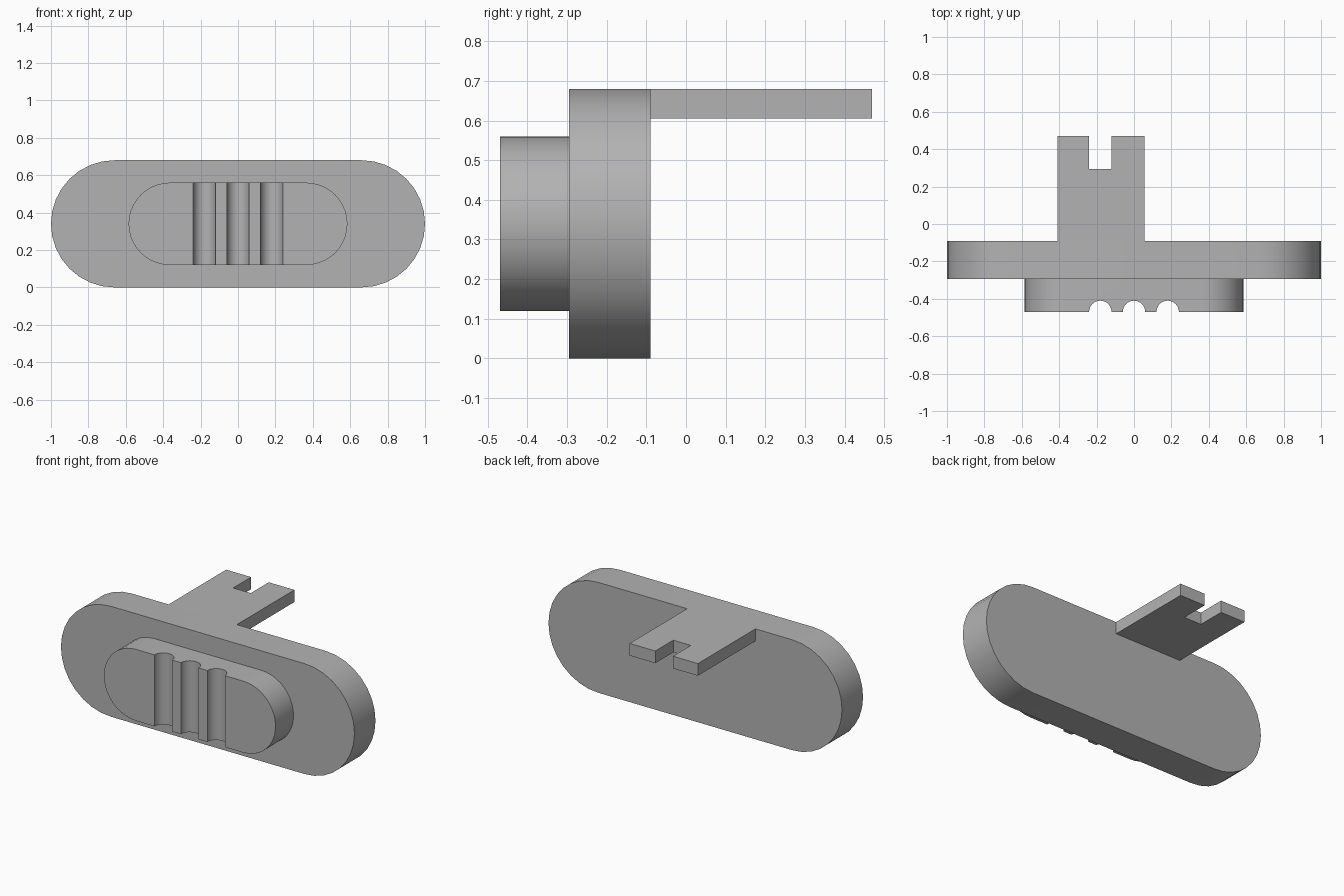
import bpy, bmesh, math

cube = bpy.data.objects.get("Cube")
if cube:
    bpy.data.objects.remove(cube, do_unlink=True)

grey = bpy.data.materials.new("plain grey")
grey.use_nodes = True
colour = (0.45, 0.45, 0.45, 1)
grey.diffuse_color = colour
grey.node_tree.nodes["Principled BSDF"].inputs["Base Color"].default_value = colour


def prism(name, outline, shift):
    """Extrude a closed outline of 3D points along a vector."""
    bm = bmesh.new()
    face = bm.faces.new([bm.verts.new(p) for p in outline])
    ext = bmesh.ops.extrude_face_region(bm, geom=[face])
    verts = [g for g in ext["geom"] if isinstance(g, bmesh.types.BMVert)]
    bmesh.ops.translate(bm, verts=verts, vec=shift)
    bmesh.ops.recalc_face_normals(bm, faces=bm.faces)
    mesh = bpy.data.meshes.new(name)
    bm.to_mesh(mesh)
    bm.free()
    mesh.materials.append(grey)
    obj = bpy.data.objects.new(name, mesh)
    bpy.context.collection.objects.link(obj)
    return obj


def activate(obj):
    bpy.ops.object.select_all(action="DESELECT")
    obj.select_set(True)
    bpy.context.view_layer.objects.active = obj


def stadium(half_length, radius, y, steps):
    """Round-ended outline standing in the xz plane."""
    points = []
    for side in (1, -1):
        for i in range(steps + 1):
            a = math.pi * (i / steps - 0.5)
            points.append((side * (half_length - radius + radius * math.cos(a)),
                           y, 0.34 + side * radius * math.sin(a)))
    return points


# Large round-ended plate
plate = prism("base_plate", stadium(1, 0.34, -0.295, 16), (0, 0.205, 0))

# Raised grip with three half-round vertical grooves
grip = prism("raised_grip", stadium(0.585, 0.22, -0.47, 20), (0, 0.175, 0))
for x in (-0.18, 0, 0.18):
    ring = [(x + 0.06 * math.cos(math.tau * i / 32),
             -0.47 + 0.06 * math.sin(math.tau * i / 32), 0) for i in range(32)]
    cutter = prism("groove_cutter", ring, (0, 0, 0.7))
    cutter.hide_render = True
    activate(grip)
    cut = grip.modifiers.new("groove", "BOOLEAN")
    cut.operation = "DIFFERENCE"
    cut.solver = "EXACT"
    cut.object = cutter
    bpy.ops.object.modifier_apply(modifier=cut.name)
    bpy.data.objects.remove(cutter, do_unlink=True)

# Rear tab with a notched end
left, right, root, tip, notch = -0.41, 0.055, -0.09, 0.47, 0.295
tab_outline = [(left, root), (right, root), (right, tip), (-0.12, tip),
               (-0.12, notch), (-0.24, notch), (-0.24, tip), (left, tip)]
prism("rear_tab", [(x, y, 0.605) for x, y in tab_outline], (0, 0, 0.075))

for obj in (plate, grip):
    activate(obj)
    bpy.ops.object.shade_smooth_by_angle()
